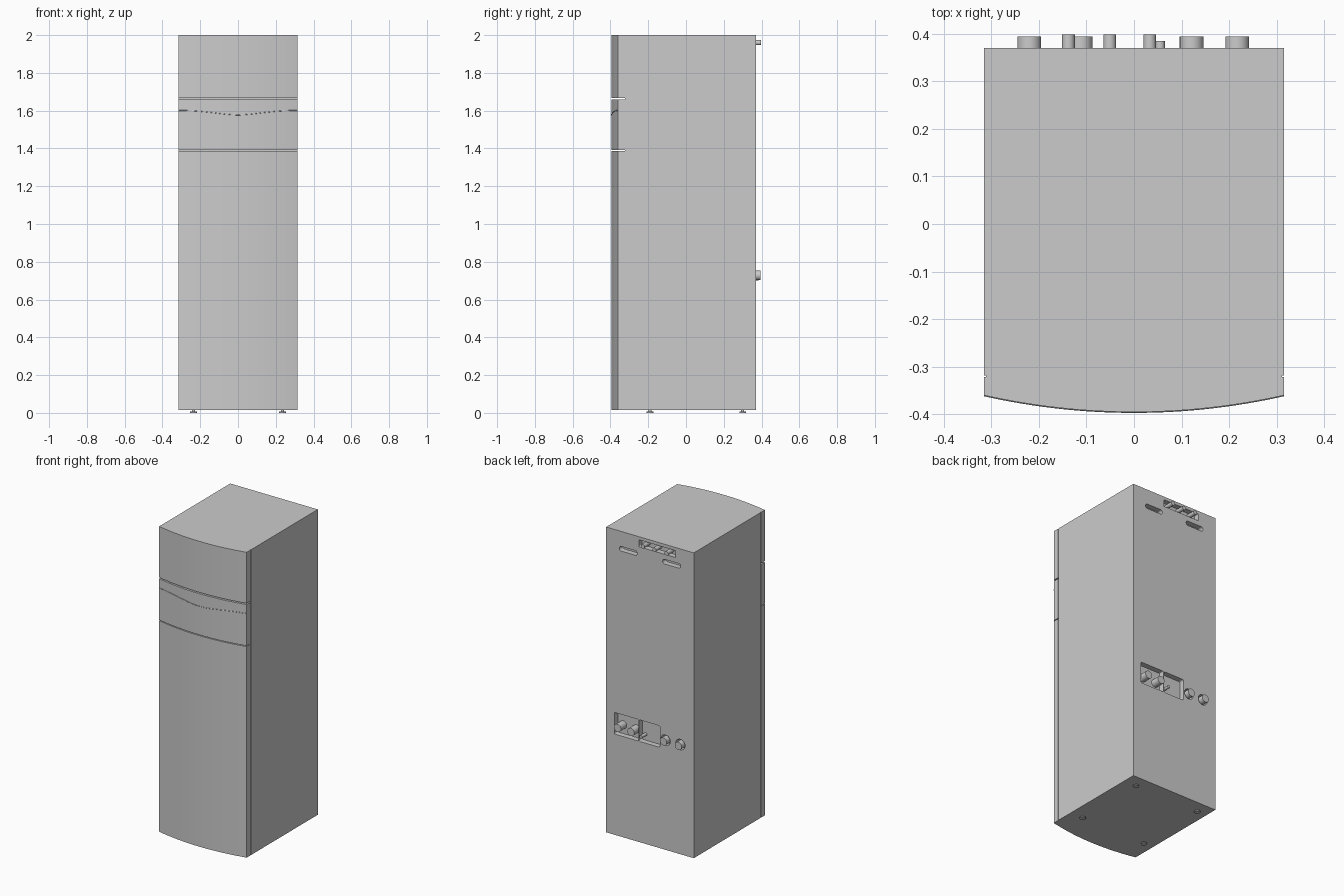
import bpy, bmesh
from math import sin, cos, pi, sqrt
from mathutils import Vector

cube = bpy.data.objects.get("Cube")
if cube:
    bpy.data.objects.remove(cube, do_unlink=True)

HALF_W, BACK, SEAM = 0.315, 0.37, -0.32
FRONT_EDGE, BULGE = -0.36, 0.035
RADIUS = (HALF_W ** 2 + BULGE ** 2) / (2 * BULGE)
FLOOR = 0.015
RECESS = 0.035


def front_y(x):
    return FRONT_EDGE - BULGE + RADIUS - sqrt(RADIUS ** 2 - x * x)


def extrude(name, outline, start, end, axis="z"):
    """Prism from a 2D outline, (x, y) along z or (x, z) along y."""
    bm = bmesh.new()
    place = (lambda p, d: (p[0], p[1], d)) if axis == "z" else (lambda p, d: (p[0], d, p[1]))
    base = bm.faces.new([bm.verts.new(place(p, start)) for p in outline])
    moved = bmesh.ops.extrude_face_region(bm, geom=[base])["geom"]
    step = Vector(place((0, 0), end - start))
    bmesh.ops.translate(bm, vec=step, verts=[v for v in moved if isinstance(v, bmesh.types.BMVert)])
    bmesh.ops.recalc_face_normals(bm, faces=bm.faces)
    mesh = bpy.data.meshes.new(name)
    bm.to_mesh(mesh)
    bm.free()
    obj = bpy.data.objects.new(name, mesh)
    bpy.context.collection.objects.link(obj)
    return obj


def rounded(x, z, w, h, r, steps=6):
    """Rounded rectangle outline about a centre; a circle when w = h = 2r."""
    pts = []
    for q, (sx, sz) in enumerate(((1, 1), (-1, 1), (-1, -1), (1, -1))):
        for i in range(steps + 1):
            a = (q + i / steps) * pi / 2
            p = (x + sx * (w / 2 - r) + r * cos(a), z + sz * (h / 2 - r) + r * sin(a))
            if not pts or (Vector(p) - Vector(pts[-1])).length > 1e-5:
                pts.append(p)
    if (Vector(pts[0]) - Vector(pts[-1])).length < 1e-5:
        pts.pop()
    return pts


def disc(x, y, r):
    return rounded(x, y, 2 * r, 2 * r, r)


def smooth(obj):
    bpy.ops.object.select_all(action="DESELECT")
    obj.select_set(True)
    bpy.context.view_layer.objects.active = obj
    bpy.ops.object.shade_smooth_by_angle(angle=pi / 6)


def box(w, y0, y1):
    return [(-w, y0), (w, y0), (w, y1), (-w, y1)]


# Cabinet body and the narrow seam behind the front panels
cabinet = extrude("cabinet", box(HALF_W, SEAM + 0.002, BACK), FLOOR, 2)
extrude("panel_seam", box(HALF_W - 0.004, SEAM - 0.003, SEAM + 0.004), FLOOR, 2)

# Pockets in the back: pipe recesses, grip slots and round holes
LOW_Z, TOP_Z = 0.728, 1.96
pockets = [
    rounded(0.17, 0.74, 0.172, 0.14, 0.006),
    rounded(0.004, 0.74, 0.152, 0.14, 0.012),
    rounded(-0.052, 1.957, 0.265, 0.045, 0.005),
    rounded(0.156, 1.887, 0.13, 0.03, 0.0149),
    rounded(-0.156, 1.887, 0.13, 0.03, 0.0149),
    disc(-0.112, LOW_Z, 0.034),
    disc(-0.218, LOW_Z, 0.034),
]
for outline in pockets:
    cutter = extrude("pocket_cutter", outline, BACK - RECESS, BACK + 0.05, "y")
    cutter.hide_render = True
    mod = cabinet.modifiers.new("pocket", "BOOLEAN")
    mod.operation, mod.solver, mod.object = "DIFFERENCE", "EXACT", cutter
    bpy.context.view_layer.objects.active = cabinet
    bpy.ops.object.modifier_apply(modifier=mod.name)
    bpy.data.objects.remove(cutter, do_unlink=True)
smooth(cabinet)

# Three bowed front panels separated by open gaps
STEPS = 32
arc = [(HALF_W * (2 * i / STEPS - 1), 0) for i in range(STEPS + 1)]
bow = [(x, front_y(x)) for x, _ in arc]
outline = bow + [(HALF_W, SEAM - 0.002), (-HALF_W, SEAM - 0.002)]
for name, low, high in (("lower_front_panel", FLOOR, 1.387),
                        ("middle_front_panel", 1.392, 1.66),
                        ("upper_front_panel", 1.668, 2)):
    smooth(extrude(name, outline, low, high))

# Thin curved trim line across the middle panel
trim = bpy.data.curves.new("trim_line", "CURVE")
trim.dimensions = "3D"
trim.bevel_depth, trim.bevel_resolution = 0.002, 1
spline = trim.splines.new("POLY")
spline.points.add(STEPS)
for point, (x, y) in zip(spline.points, bow):
    point.co = (x, y, 1.577 + 0.024 * sin(min(abs(x) / 0.3, 1) * pi / 2) ** 1.5, 1)
bpy.context.collection.objects.link(bpy.data.objects.new("trim_line", trim))

# Pipe stubs on the back: (name, x, z, radius, end)
stubs = [("large_pipe", x, LOW_Z, 0.025, 0.394) for x in (0.217, 0.121, -0.112, -0.22)]
stubs += [("cable_pipe", x, TOP_Z, 0.0135, 0.398) for x in (0.033, -0.051, -0.138)]
stubs += [("small_pipe", 0.055, 0.71, 0.01, 0.385)]
for name, x, z, r, end in stubs:
    smooth(extrude(name, disc(x, z, r), BACK - RECESS - 0.002, end, "y"))

# Levelling feet: pad and stem
for x in (-0.235, 0.235):
    for y in (-0.19, 0.3):
        smooth(extrude("foot_pad", disc(x, y, 0.018), 0, 0.007))
        smooth(extrude("foot_stem", disc(x, y, 0.008), 0.005, FLOOR + 0.002))
